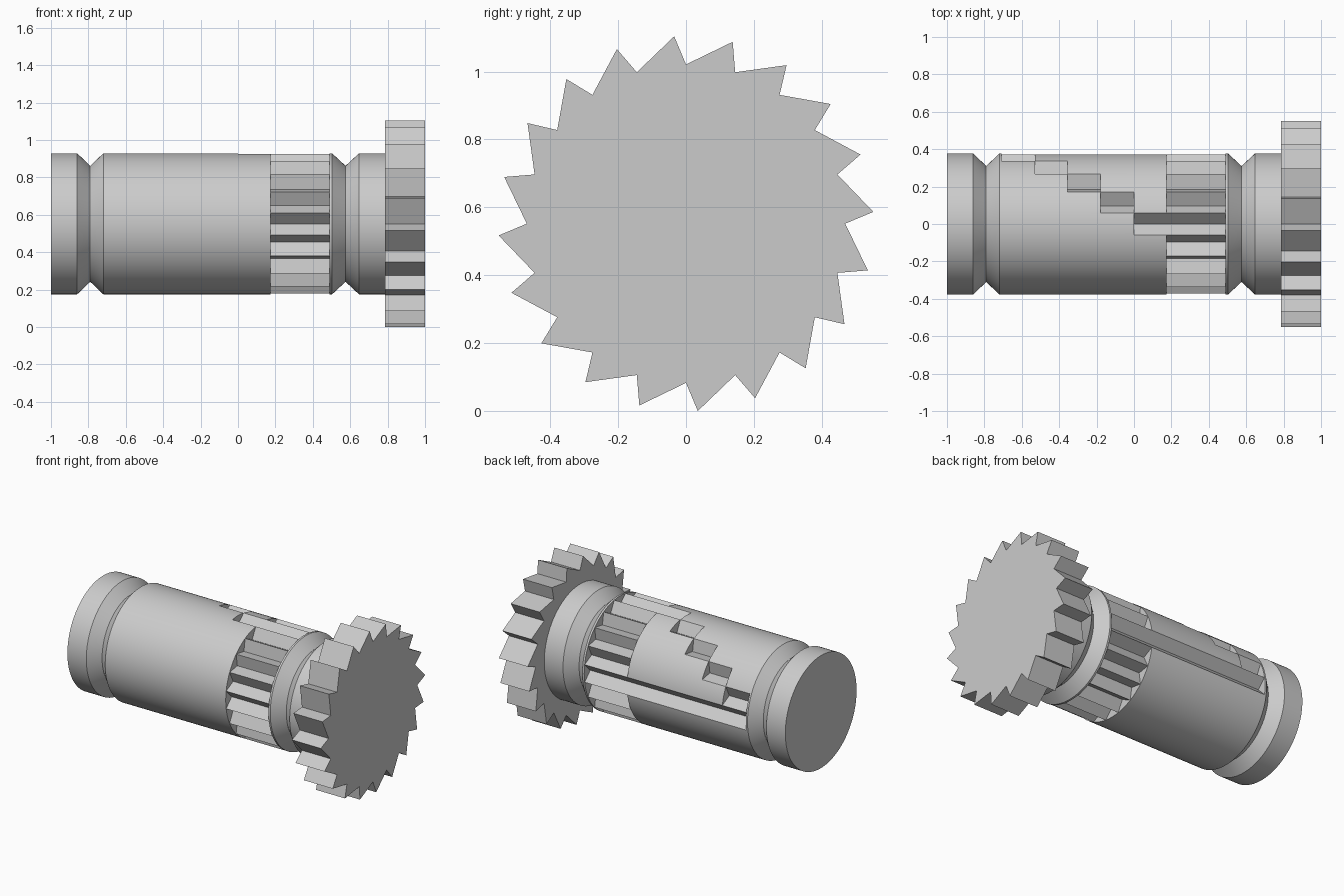
import bpy, bmesh, math

if "Cube" in bpy.data.objects:
    bpy.data.objects.remove(bpy.data.objects["Cube"])

AXIS_Z = 0.552      # height of the shaft axis
R, NECK, VALLEY = 0.377, 0.31, 0.314
PITCH = math.radians(18)
SEG = 160           # 8 segments per groove sector

steel = bpy.data.materials.new("grey steel")
steel.diffuse_color = (0.6, 0.6, 0.6, 1)
steel.use_nodes = True
steel.node_tree.nodes["Principled BSDF"].inputs["Base Color"].default_value = steel.diffuse_color


def point(x, r, a):
    return (x, r * math.sin(a), AXIS_Z + r * math.cos(a))


def loft(name, rings, smooth):
    """Skin rings of points, cap both ends and drop collapsed faces."""
    bm = bmesh.new()
    vs = [[bm.verts.new(p) for p in ring] for ring in rings]
    n = len(vs[0])
    for a, b in zip(vs, vs[1:]):
        for i in range(n):
            j = (i + 1) % n
            bm.faces.new((a[i], a[j], b[j], b[i]))
    bm.faces.new(vs[0])
    bm.faces.new(vs[-1])
    bmesh.ops.remove_doubles(bm, verts=bm.verts, dist=1e-5)
    bmesh.ops.recalc_face_normals(bm, faces=bm.faces)
    me = bpy.data.meshes.new(name)
    bm.to_mesh(me)
    bm.free()
    me.materials.append(steel)
    ob = bpy.data.objects.new(name, me)
    bpy.context.collection.objects.link(ob)
    if smooth:
        bpy.ops.object.select_all(action='DESELECT')
        ob.select_set(True)
        bpy.context.view_layer.objects.active = ob
        bpy.ops.object.shade_smooth_by_angle(angle=math.radians(12))
    return ob


def v_radius(a):
    """Radius of a straight-sided V cut at angle a from its sector centre."""
    h = PITCH / 2
    a = abs(a)
    return VALLEY * R * math.sin(h) / (VALLEY * math.sin(a) + R * math.sin(h - a))


def section(x, r, cut=()):
    """Ring of the shaft; sectors listed in cut are V grooves."""
    ring = []
    for i in range(SEG):
        k, s = divmod(i, 8)
        off = (s - 4) * PITCH / 8
        ring.append(point(x, v_radius(off) if k in cut else r, k * PITCH + off))
    return ring


# Shaft: plain end, V neck, staircase of pockets plus long slot, splines, second neck
rings = [section(x, r) for x, r in
         ((-1, R), (-0.86, R), (-0.79, NECK), (-0.72, R), (-0.708, R))]
stops = [-0.708, -0.53, -0.355, -0.178, 0, 0.173]
for step, (x0, x1) in enumerate(zip(stops, stops[1:])):
    cut = (4 - step, 5)
    rings += [section(x0, R, cut), section(x1, R, cut)]
rings += [section(0.173, R, range(20)), section(0.49, R, range(20))]
rings += [section(x, r) for x, r in
          ((0.49, R), (0.503, R), (0.575, NECK), (0.647, R), (0.786, R))]
loft("shaft", rings, True)

# Ratchet wheel: 20 raked teeth
wheel = []
for x in (0.786, 1.0):
    ring = []
    for k in range(20):
        ring += [point(x, 0.553, (k - 0.2) * PITCH), point(x, 0.469, k * PITCH)]
    wheel.append(ring)
loft("ratchet_wheel", wheel, False)
